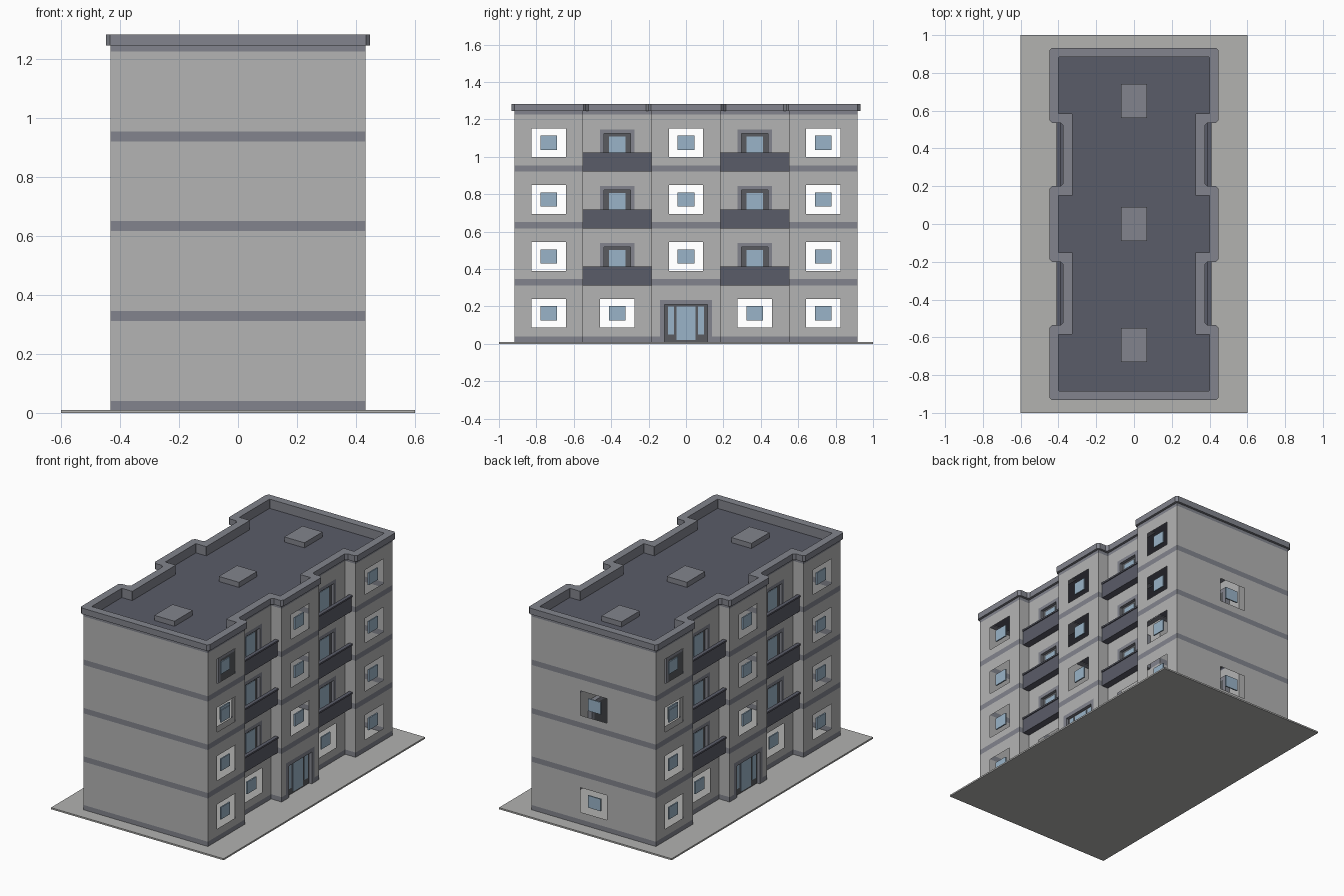
import bpy, bmesh
from mathutils import Vector

cube = bpy.data.objects.get("Cube")
if cube:
    bpy.data.objects.remove(cube, do_unlink=True)


def material(name, r, g, b):
    m = bpy.data.materials.new(name)
    m.use_nodes = True
    m.diffuse_color = (r, g, b, 1)
    bsdf = next(n for n in m.node_tree.nodes if n.type == 'BSDF_PRINCIPLED')
    bsdf.inputs["Base Color"].default_value = (r, g, b, 1)
    return m


WALL = material("wall_grey", .456, .456, .456)
TRIM = material("trim_grey", .223, .231, .266)
DARK = material("dark_slate", .102, .107, .138)
DOOR = material("door_grey", .10, .105, .115)
GLASS = material("glass_blue", .323, .456, .578)
PAVING = material("paving_grey", .445, .445, .435)


def finish(name, bm, mats):
    me = bpy.data.meshes.new(name)
    bm.to_mesh(me)
    bm.free()
    for m in mats:
        me.materials.append(m)
    ob = bpy.data.objects.new(name, me)
    bpy.context.scene.collection.objects.link(ob)
    return ob


def add_box(bm, lo, hi):
    lo, hi = Vector(lo), Vector(hi)
    verts = bmesh.ops.create_cube(bm, size=1)["verts"]
    for v in verts:
        v.co = Vector((lo[i] + hi[i]) / 2 + v.co[i] * abs(hi[i] - lo[i]) for i in range(3))


def outline(g):
    """Footprint with two recessed bays per long side, grown by g."""
    end, out, rec = .917 + g, .433 + g, .36 + g
    a, b = .185 + g, .55 - g
    right = [(out, -end), (out, -b), (rec, -b), (rec, -a), (out, -a),
             (out, a), (rec, a), (rec, b), (out, b), (out, end)]
    return [Vector(p) for p in right] + [Vector((-x, -y)) for x, y in right]


def chamfer(pts, c):
    res = []
    for i, p in enumerate(pts):
        for q in (pts[i - 1], pts[(i + 1) % len(pts)]):
            res.append(p + (q - p).normalized() * c)
    return res


# Shared layout
BASE, TOP = .01, 1.245
PITCH = .304
BANDS = [(BASE, .04)] + [(.312 + PITCH * i, .346 + PITCH * i) for i in range(3)] + [(1.225, TOP)]


class Opening:
    def __init__(self, kind, centre, u, n, floor):
        self.kind, self.u, self.n = kind, u, n
        self.centre = centre
        zc = .163 + PITCH * floor
        self.zc = zc
        self.half, self.lo, self.hi = {
            "window": (.092, zc - .077, zc + .077),
            "balcony_door": (.092, .312 + PITCH * floor - PITCH, zc + .072),
            "entrance": (.14, BASE, .235)}[kind]

    def box(self, bm, u0, u1, z0, z1, d0, d1):
        p = self.centre + self.u * u0 + self.n * d0
        q = self.centre + self.u * u1 + self.n * d1
        add_box(bm, (p.x, p.y, z0), (q.x, q.y, z1))

    def frame(self, bm, half, z0, z1, w, d0, d1):
        self.box(bm, -half, w - half, z0, z1, d0, d1)
        self.box(bm, half - w, half, z0, z1, d0, d1)
        self.box(bm, w - half, half - w, z1 - w, z1, d0, d1)


def openings_for(mid, u, n, length):
    if length < .1 or n.y < -.5:
        return []
    if n.y > .5:
        return [Opening("window", mid, u, n, f) for f in (0, 2)]
    if abs(mid.y) < .1:
        kinds = ["entrance"] + ["window"] * 3
    elif abs(mid.y) < .5:
        kinds = ["window"] + ["balcony_door"] * 3
    else:
        kinds = ["window"] * 4
    return [Opening(k, mid, u, n, f) for f, k in enumerate(kinds)]


# Outer walls, gridded so that openings are left out and bands are coloured
bm = bmesh.new()
openings = []
pts = outline(0)
for i, p in enumerate(pts):
    q = pts[(i + 1) % len(pts)]
    u, length = (q - p).normalized(), (q - p).length
    mid, n = (p + q) / 2, Vector((u.y, -u.x))
    holes = openings_for(mid, u, n, length)
    openings += holes
    us = sorted({-length / 2, length / 2} | {s * h.half for h in holes for s in (-1, 1)})
    zs = sorted({round(z, 4) for b in BANDS for z in b} | {round(z, 4) for h in holes for z in (h.lo, h.hi)})
    for u0, u1 in zip(us, us[1:]):
        for z0, z1 in zip(zs, zs[1:]):
            uc, zc = (u0 + u1) / 2, (z0 + z1) / 2
            if any(abs(uc) < h.half and h.lo < zc < h.hi for h in holes):
                continue
            a, b = mid + u * u0, mid + u * u1
            f = bm.faces.new([bm.verts.new((v.x, v.y, z)) for v, z in
                              ((a, z0), (b, z0), (b, z1), (a, z1))])
            f.material_index = int(any(lo < zc < hi for lo, hi in BANDS))
bmesh.ops.remove_doubles(bm, verts=bm.verts, dist=.0001)
finish("walls", bm, [WALL, TRIM])

# Window panes, door frames and doors
panes, frames, doors = bmesh.new(), bmesh.new(), bmesh.new()
for o in openings:
    if o.kind == "window":
        o.box(panes, -.045, .045, o.zc - .038, o.zc + .038, -.014, -.006)
    elif o.kind == "balcony_door":
        o.frame(frames, o.half, o.lo, o.hi, .022, -.03, 0)
        o.box(doors, -.07, .07, o.lo, o.hi - .022, -.03, -.018)
        o.box(panes, -.045, .045, o.lo + .05, o.hi - .038, -.02, -.015)
    else:
        o.frame(frames, o.half, o.lo, o.hi, .026, -.03, 0)
        o.box(doors, -.114, .114, o.lo, o.hi - .026, -.03, -.018)
        o.box(panes, -.05, .05, .02, .2, -.02, -.015)
        for s in (-1, 1):
            o.box(panes, s * .064, s * .096, .05, .2, -.02, -.015)
finish("window_panes", panes, [GLASS])
finish("door_frames", frames, [TRIM])
finish("doors", doors, [DOOR])

# Balconies: floor, front panel and rail
bm = bmesh.new()
for o in openings:
    if o.kind == "balcony_door":
        w = .182
        o.box(bm, -w, w, o.lo, o.lo + .012, 0, .045)
        o.box(bm, -w, w, o.lo, o.lo + .1, .035, .045)
        o.box(bm, -w, w, o.lo + .092, o.lo + .102, .028, .051)
finish("balconies", bm, [DARK])

# Roof deck
bm = bmesh.new()
bm.faces.new([bm.verts.new((p.x, p.y, 1.225)) for p in outline(-.003)])
finish("roof_deck", bm, [DARK])

# Parapet ring with clipped corners
bm = bmesh.new()
profile = [(.015, TOP), (.015, 1.283), (-.034, 1.283), (-.034, 1.22), (-.002, 1.22), (-.002, TOP)]
rings = []
for g, z in profile:
    ring = chamfer(outline(g), .014 if g > 0 else .002)
    rings.append([bm.verts.new((p.x, p.y, z)) for p in ring])
for k, ring in enumerate(rings):
    nxt = rings[(k + 1) % len(rings)]
    for i in range(len(ring)):
        j = (i + 1) % len(ring)
        bm.faces.new((ring[i], ring[j], nxt[j], nxt[i]))
bmesh.ops.recalc_face_normals(bm, faces=bm.faces)
finish("parapet", bm, [TRIM])

# Roof hatches
bm = bmesh.new()
for y in (-.64, 0, .65):
    add_box(bm, (-.07, y - .09, 1.22), (.07, y + .09, 1.257))
finish("roof_hatches", bm, [TRIM])

# Ground slab
bm = bmesh.new()
add_box(bm, (-.6, -1, 0), (.6, 1, BASE))
finish("ground_slab", bm, [PAVING])
